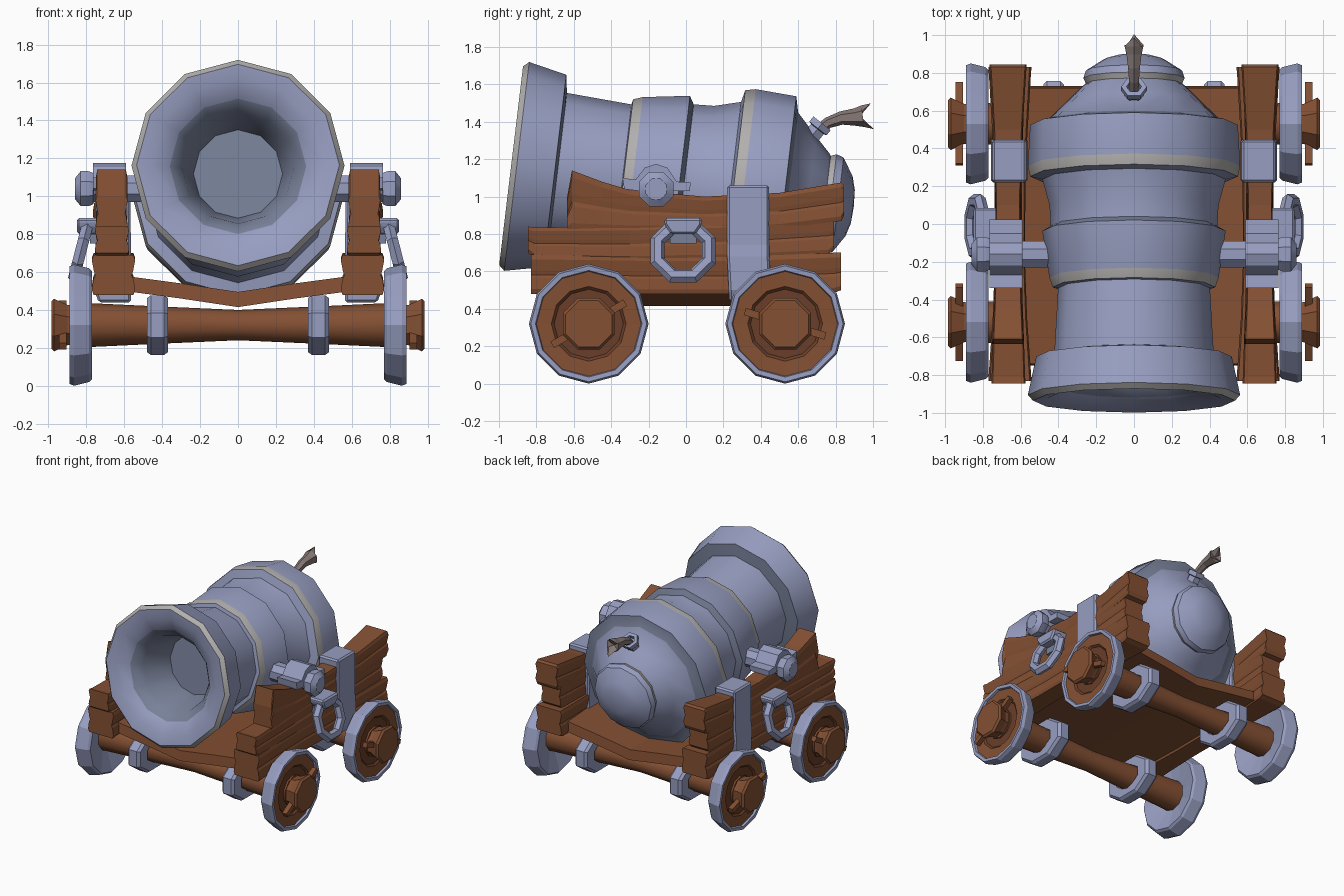
import bpy, bmesh, math
from mathutils import Vector as V

if "Cube" in bpy.data.objects:
    bpy.data.objects.remove(bpy.data.objects["Cube"])


def material(name, rgb):
    m = bpy.data.materials.new(name)
    m.diffuse_color = (*rgb, 1)
    m.use_nodes = True
    m.node_tree.nodes["Principled BSDF"].inputs["Base Color"].default_value = m.diffuse_color
    return m


STEEL = material("steel", (0.31, 0.34, 0.53))
DARK = material("dark_steel", (0.19, 0.22, 0.32))
TRIM = material("worn_edge", (0.44, 0.43, 0.42))
WOOD = material("wood", (0.23, 0.08, 0.033))
WOOD_DARK = material("dark_wood", (0.14, 0.047, 0.021))
CORD = material("cord", (0.24, 0.19, 0.18))


def loft(name, rings, mats, bands=None, mirror=False, caps=True, smooth=0, bevel=0):
    """Skin a list of equal-length vertex rings; bands maps band index to material slot."""
    bm = bmesh.new()
    n = len(rings[0])
    vs = [[bm.verts.new(p) for p in r] for r in rings]
    for i in range(len(rings) - 1):
        for j in range(n):
            k = (j + 1) % n
            f = bm.faces.new((vs[i][j], vs[i][k], vs[i + 1][k], vs[i + 1][j]))
            f.material_index = (bands or {}).get(i, 0)
    if caps:
        bm.faces.new(vs[0])
        bm.faces.new(vs[-1]).material_index = (bands or {}).get(len(rings) - 2, 0)
    bmesh.ops.remove_doubles(bm, verts=bm.verts, dist=0.0005)
    bmesh.ops.recalc_face_normals(bm, faces=bm.faces)
    me = bpy.data.meshes.new(name)
    bm.to_mesh(me)
    bm.free()
    for m in mats:
        me.materials.append(m)
    ob = bpy.data.objects.new(name, me)
    bpy.context.collection.objects.link(ob)
    if smooth:
        bpy.ops.object.select_all(action='DESELECT')
        ob.select_set(True)
        bpy.context.view_layer.objects.active = ob
        bpy.ops.object.shade_smooth_by_angle(angle=math.radians(smooth))
    if bevel:
        b = ob.modifiers.new("bevel", 'BEVEL')
        b.width, b.segments = bevel, 1
    if mirror:
        ob.modifiers.new("mirror", 'MIRROR')
    return ob


def lathe(name, profile, origin, axis, up, n, mats, phase=0, stretch=1, **kw):
    """Revolve (distance along axis, radius) points around a free axis."""
    o, a, u = V(origin), V(axis).normalized(), V(up).normalized()
    s = a.cross(u) * stretch
    ang = [phase + 2 * math.pi * j / n for j in range(n)]
    rings = [[o + a * t + (u * math.cos(q) + s * math.sin(q)) * r for q in ang] for t, r in profile]
    return loft(name, rings, mats, **kw)


def prism_x(name, pts, x0, x1, mat, **kw):
    return loft(name, [[V((x, y, z)) for y, z in pts] for x in (x0, x1)], [mat], mirror=True, **kw)


X, Z = (1, 0, 0), (0, 0, 1)

# Barrel: bore, flared muzzle, two reinforcing rings, breech cone and end cap
barrel = [(.4, 0), (.4, .235), (.14, .295), (.06, .36), (.012, .46), (0, .535), (.03, .562), (.235, .518),
          (.25, .422), (.6, .402), (.605, .43), (.655, .448), (.905, .485), (.93, .442), (1.04, .447),
          (1.18, .485), (1.195, .55), (1.25, .562), (1.47, .55), (1.49, .465), (1.6, .35), (1.68, .27),
          (1.69, .255), (1.72, .268), (1.76, .255), (1.82, .16), (1.84, .09), (1.845, 0)]
bands = {5: 1, 10: 1, 16: 1, 22: 1, 7: 2, 12: 2, 18: 2, 0: 2, 1: 2, 2: 2}
lathe("barrel", barrel, (0, -.935, 1.165), (0, .993, -.119), (0, .119, .993), 12,
      [STEEL, TRIM, DARK], bands=bands, smooth=35)

# Trunnions with knobs and their arched caps
lathe("trunnion", [(.38, .075), (.76, .075), (.765, .09), (.79, .1), (.83, .1), (.86, .06)],
      (0, -.16, 1.04), X, Z, 8, [STEEL], phase=math.pi / 8, mirror=True, smooth=30)
arch = [(-.34, 1.1), (-.27, 1.09), (-.22, 1.155), (-.16, 1.175), (-.1, 1.155), (-.05, 1.08), (.025, 1.075),
        (.02, 1.03), (-.07, 1.03), (-.11, 1.1), (-.16, 1.12), (-.21, 1.1), (-.25, 1.03), (-.33, 1.04)]
prism_x("trunnion_cap", arch, .59, .765, STEEL)

# Side cheeks: three carved planks per side, flared at the ends
CARVE = [(0, .96), (.12, 1.05), (.4, .97), (.48, .88), (.6, .95), (.88, 1.05), (1, .96)]


def plank(name, stations, cx, w, flare):
    rings = []
    for y, zb, zt in stations:
        h = w + flare * (y / .84) ** 2
        side = [(h * k, zb + (zt - zb) * f) for f, k in CARVE]
        rings.append([V((cx + x, y, z)) for x, z in side] + [V((cx - x, y, z)) for x, z in reversed(side)])
    loft(name, rings, [WOOD], mirror=True)


plank("upper_plank", [(-.635, .82, 1.0), (-.61, .82, 1.14), (-.45, .82, 1.08), (-.3, .82, 1.035), (.1, .82, 1.0),
                      (.5, .83, 1.02), (.83, .87, 1.075), (.845, .9, 1.06)], .667, .062, .032)
plank("middle_plank", [(-.845, .7, .84), (-.81, .67, .835), (-.3, .66, .84), (.3, .67, .86),
                       (.76, .69, .9), (.79, .72, .88)], .665, .066, .02)
plank("lower_plank", [(-.83, .48, .69), (-.5, .48, .685), (-.2, .48, .68), (.3, .48, .68),
                      (.79, .485, .70), (.83, .5, .70)], .657, .074, .036)

# Sagging floor boards
loft("floor", [[V((x, y, z + dz)) for y, dz in ((-.75, 0), (-.74, .08), (.72, .08), (.73, 0))]
               for x, z in ((-.6, .5), (-.3, .46), (0, .415), (.3, .46), (.6, .5))], [WOOD])

# Rear strap folded over each cheek
strap = [(.565, .44), (.735, .44), (.758, .5), (.758, .68), (.75, .74), (.75, 1.06), (.57, 1.06), (.565, .75)]
loft("cheek_strap", [[V((x, y + .01 * (z < .6), z)) for x, z in strap] for y in (.22, .445)],
     [STEEL], mirror=True, bevel=.012)

# Hanging side rings and lugs
lathe("side_ring", [(-.03, .125), (-.03, .165), (0, .188), (.03, .165), (.03, .125), (0, .108), (-.03, .125)],
      (.83, -.015, .71), (.97, 0, .25), (-.25, 0, .97), 8, [STEEL], phase=math.pi / 8, mirror=True, caps=False)
prism_x("ring_lug", [(-.115, .885), (.085, .885), (.085, .85), (.05, .8), (-.08, .8), (-.115, .85)],
        .7, .85, STEEL, bevel=.012)
prism_x("lug_staple", [(-.085, .8), (.055, .8), (.055, .75), (-.085, .75)], .7, .78, DARK)

# Running gear: axles, collars, wheels, hubs and lock pins
for label, y, tilt in (("front", -.52, 30), ("rear", .53, -17)):
    c = (0, y, .32)
    lathe(label + "_axle", [(-.87, .12), (-.45, .1), (0, .08), (.45, .1), (.87, .12)], c, X, Z, 10, [WOOD], smooth=40)
    lathe(label + "_collar", [(.37, .09), (.37, .155), (.39, .17), (.46, .17), (.48, .155), (.48, .09), (.37, .09)],
          c, X, Z, 8, [STEEL], phase=math.pi / 8, stretch=1.45, mirror=True, caps=False)
    lathe(label + "_wheel", [(.82, 0), (.815, .12), (.77, .285), (.785, .3), (.865, .32), (.89, .31), (.888, .285),
                             (.872, .28), (.868, .2), (.855, .185), (.855, 0)],
          c, X, Z, 12, [STEEL, WOOD, WOOD_DARK], bands={7: 1, 8: 2, 9: 2}, mirror=True)
    lathe(label + "_hub", [(.84, .11), (.9, .115), (.97, .15), (.985, .135), (.985, 0)],
          c, X, Z, 8, [WOOD], phase=math.pi / 8, mirror=True)
    q = math.radians(tilt)
    d = V((0, math.cos(q), math.sin(q)))
    lathe(label + "_lock_pin", [(-.225, .028), (.225, .028)], (.925, y, .32), d, X, 4, [WOOD],
          phase=math.pi / 4, mirror=True)

# Fuse socket and frayed cord
lathe("fuse_socket", [(-.09, .05), (.02, .05), (.025, .068), (.06, .068), (.06, .04), (.03, .035), (.03, 0)],
      (0, .69, 1.345), (0, .62, .78), X, 6, [STEEL])
path = [(.70, 1.35, .028), (.76, 1.395, .03), (.83, 1.42, .036), (.90, 1.425, .046), (.945, 1.43, .058)]
cord = []
for i, (y, z, r) in enumerate(path):
    a, b = path[max(i - 1, 0)], path[min(i + 1, len(path) - 1)]
    t = V((0, b[0] - a[0], b[1] - a[1])).normalized()
    u = t.cross(V(X)) * -1
    cord.append([V((0, y, z)) + (V(X) * math.sin(j * math.pi / 3) - u * math.cos(j * math.pi / 3)) * r
                 for j in range(6)])
tip = V((0, .96, 1.43))
cord.append([tip + (p - tip) * (1.2 if j % 3 == 0 else .8) + V((0, .055 if j % 3 == 0 else -.01, 0))
             for j, p in enumerate(cord[-1])])
cord.append([tip + V((0, -.03, 0))] * 6)
loft("fuse_cord", cord, [CORD], caps=False)
